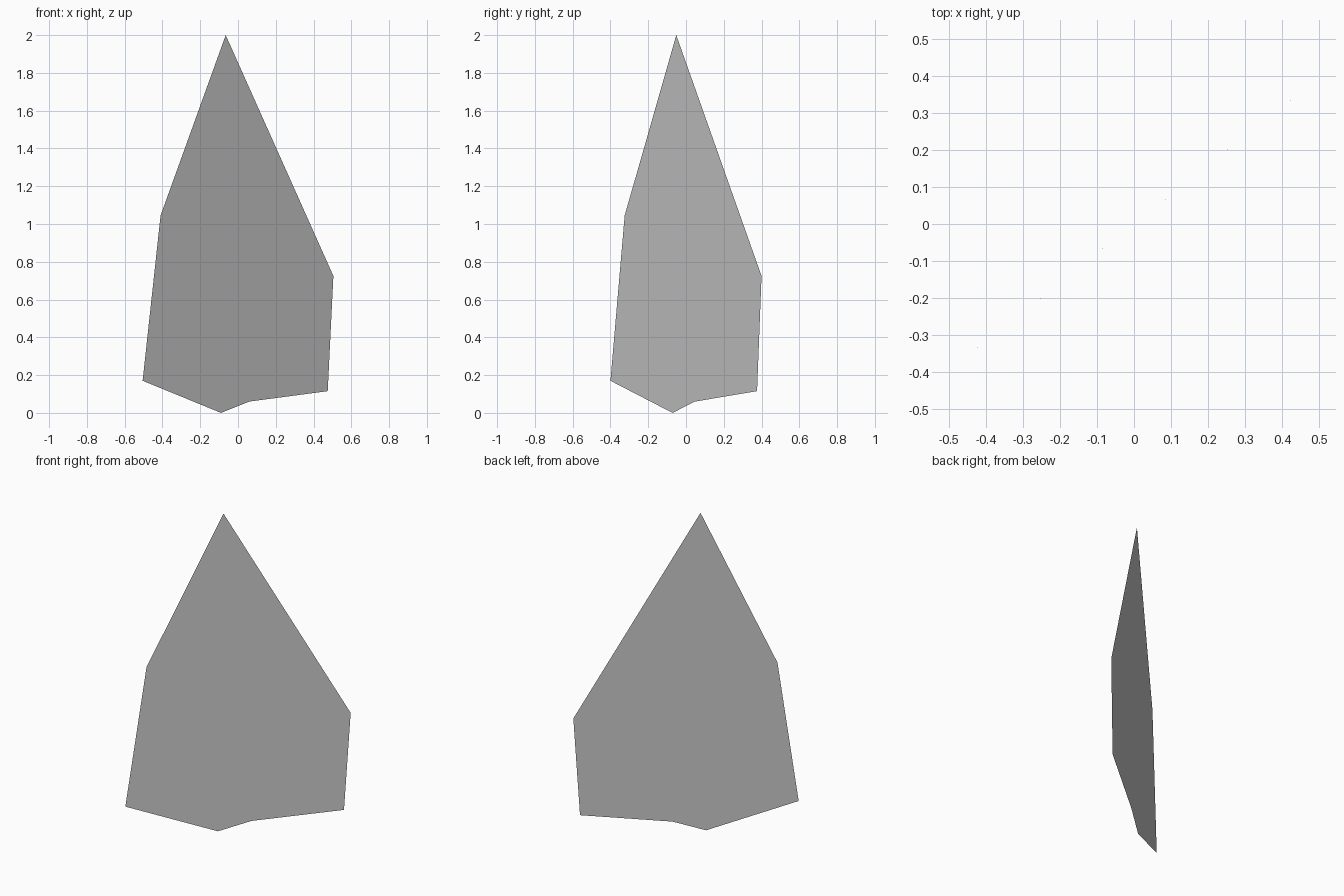
import bpy
import bmesh
from mathutils import Vector
from mathutils.geometry import intersect_point_line

if "Cube" in bpy.data.objects:
    bpy.data.objects.remove(bpy.data.objects["Cube"])

SLOPE = 0.792  # the sheet stands on the vertical plane y = SLOPE * x

# Outline corners, clockwise from the tip (x, z)
outline = {
    "A": (-.065, 2), "OR": (.505, .725), "BR": (.475, .115), "BM": (.06, .06),
    "BC": (-.09, 0), "BL": (-.505, .17), "CL": (-.41, 1.045),
}
# Seam ends on the rim
rim = {
    "L1": (-.12, 1.84), "L2": (-.235, 1.52), "L3": (-.35, 1.2), "L4": (-.425, .895),
    "L5": (-.455, .67), "L6": (-.47, .555), "L7": (-.48, .315),
    "R1": (0, 1.84), "R2": (.145, 1.52), "R3": (.29, 1.2), "R4": (.435, .88),
    "R5": (.49, .58), "R6": (.48, .265),
    "b1": (.365, .1), "b2": (.15, .07), "b3": (-.02, .03), "b5": (-.202, .045),
    "b6": (-.405, .13),
}
# Seam junctions inside the sheet
inner = {
    "M1": (-.055, 1.8), "M2": (-.035, 1.395), "P": (-.18, 1.1), "P2": (-.145, 1.11),
    "Q": (-.04, 1.27), "S": (.2, 1.14), "T": (-.31, .88), "U": (-.3, .75),
    "V": (-.18, .49), "X": (.06, .66), "W": (.255, .8), "W2": (.305, .79),
    "Y": (.415, .575), "Z": (.33, .305), "Z2": (.215, .315), "B1": (.145, .21),
    "B2": (-.045, .205), "D": (-.28, .415), "E": (-.35, .3), "F": (.36, .275),
}
# Each shard as a loop of point names
shards = [
    "A L1 M1 R1", "L1 L2 M2 R2 R1 M1", "L2 L3 P P2 Q S R3 R2 M2",
    "L3 CL L4 T P", "L4 L5 U T", "L5 L6 D V U", "L6 L7 E D", "L7 BL b6 E",
    "E b6 b5", "E b5 B2 V D", "b5 BC b3 B2", "B2 b3 BM b2 B1", "B2 B1 Z2 X V",
    "B1 b2 b1 F Z Z2", "F b1 BR R6", "Y Z F R6 R5", "W2 Y R5 OR R4",
    "W W2 R4 R3 S", "X Z2 Z Y W2 W", "P2 X W S Q", "P T U V X P2",
]


def snap_to_outline(point):
    """Nearest point on the outline, so the rim stays straight."""
    p = Vector(point)
    corners = [Vector(c) for c in outline.values()]
    best = None
    for a, b in zip(corners, corners[1:] + corners[:1]):
        hit, t = intersect_point_line(p, a, b)
        hit = a.lerp(b, min(max(t, 0), 1))
        if best is None or (hit - p).length < (best - p).length:
            best = hit
    return best


points = {**outline, **inner, **{n: snap_to_outline(p) for n, p in rim.items()}}

# Flat sheet of abutting, separate shards
bm = bmesh.new()
for shard in shards:
    loop = [points[n] for n in shard.split()]
    bm.faces.new([bm.verts.new((x, SLOPE * x, z)) for x, z in loop])
mesh = bpy.data.meshes.new("cracked_panel")
bm.to_mesh(mesh)
bm.free()
panel = bpy.data.objects.new("cracked_panel", mesh)
bpy.context.collection.objects.link(panel)
